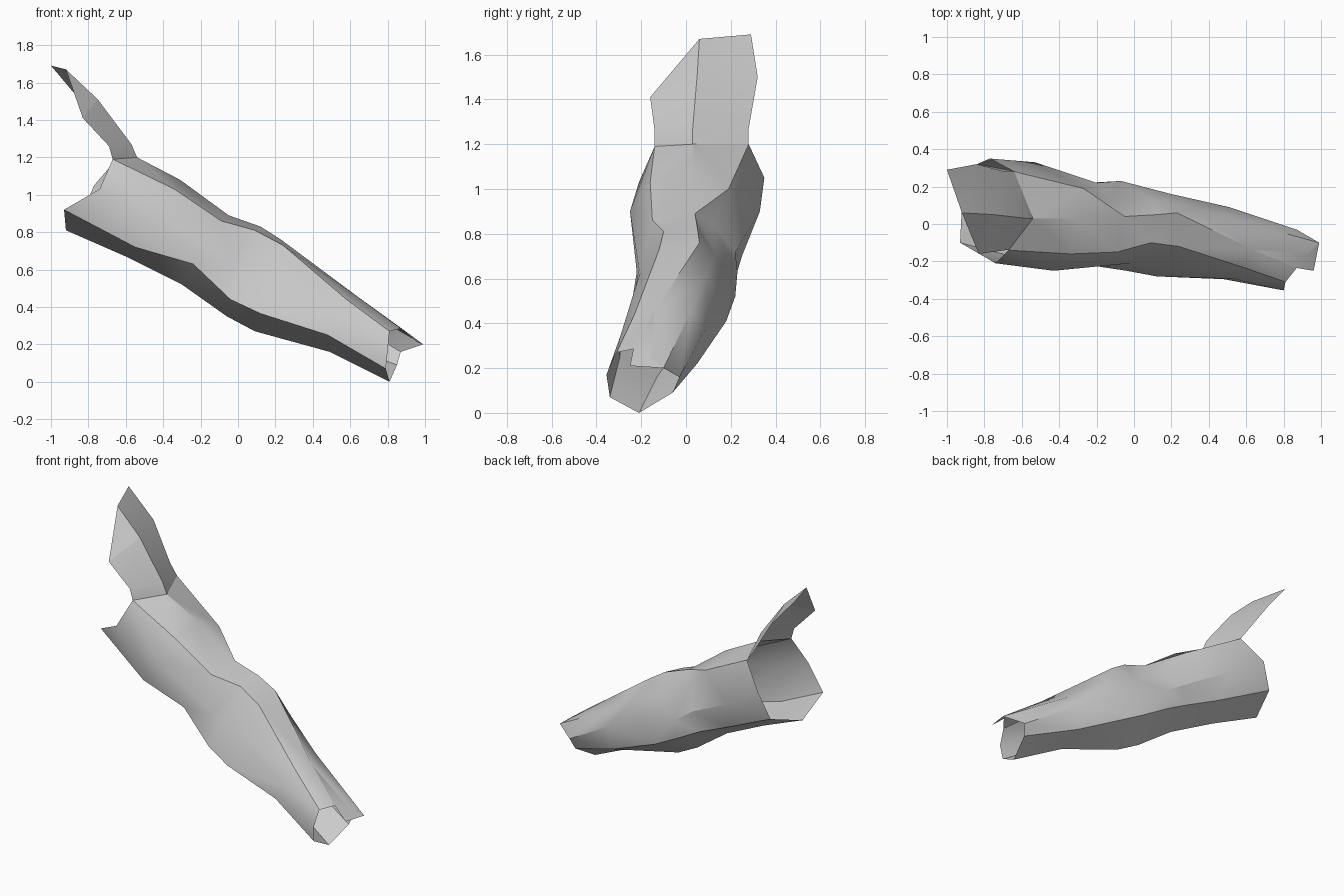
import bpy
import bmesh
from mathutils import Vector

default_cube = bpy.data.objects.get("Cube")
if default_cube:
    bpy.data.objects.remove(default_cube, do_unlink=True)


def make_material(name, colour):
    material = bpy.data.materials.new(name)
    material.use_nodes = True
    material.diffuse_color = colour
    material.node_tree.nodes["Principled BSDF"].inputs["Base Color"].default_value = colour
    return material


def midpoints(first_rail, second_rail, start, bulge):
    """Continue a rail halfway between its neighbours, pushed outward."""
    pairs = list(zip(first_rail, second_rail))[start:]
    return [tuple((Vector(a) + Vector(b)) / 2 + Vector(bulge)) for a, b in pairs]


def loft_sheet(name, rails, material, closed=False, crease_angle=0.6):
    """Skin a thin open surface across neighbouring guide rails."""
    mesh_builder = bmesh.new()
    columns = [[mesh_builder.verts.new(point) for point in rail] for rail in rails]
    neighbours = columns[1:] + columns[:1] if closed else columns[1:]
    for column, neighbour in zip(columns, neighbours):
        for step in range(len(column) - 1):
            corners = (column[step], column[step + 1], neighbour[step + 1], neighbour[step])
            mesh_builder.faces.new(corners)
    bmesh.ops.remove_doubles(mesh_builder, verts=mesh_builder.verts, dist=0.0001)
    bmesh.ops.triangulate(mesh_builder, faces=mesh_builder.faces)
    bmesh.ops.recalc_face_normals(mesh_builder, faces=mesh_builder.faces)
    mesh = bpy.data.meshes.new(name)
    mesh_builder.to_mesh(mesh)
    mesh_builder.free()
    mesh.materials.append(material)
    sheet = bpy.data.objects.new(name, mesh)
    bpy.context.collection.objects.link(sheet)
    bpy.ops.object.select_all(action="DESELECT")
    sheet.select_set(True)
    bpy.context.view_layer.objects.active = sheet
    bpy.ops.object.shade_smooth_by_angle(angle=crease_angle)
    return sheet


cloth = make_material("pale grey cloth", (0.6, 0.6, 0.6, 1))

# Guide rails of the creased tube, each running from the wide mouth to the cuff
top_ridge = [(-.54, .03, 1.2), (-.31, .03, 1.08), (-.05, .04, .89), (.12, .05, .83),
             (.23, .06, .76), (.64, -.14, .455), (.87, -.235, .285)]
front_shoulder = [(-.67, -.14, 1.19), (-.34, -.16, 1.03), (-.09, -.15, .86), (.09, -.1, .81),
                  (.24, -.12, .73), (.58, -.23, .44), (.81, -.31, .27)]
front_belly = [(-.93, -.1, .92), (-.55, -.2, .72), (-.24, -.22, .63), (-.04, -.25, .44),
               (.12, -.28, .365), (.48, -.295, .25), (.79, -.34, .07)]
underside = [(-.92, .1, .81), (-.6, .05, .67), (-.3, 0, .52), (-.06, -.03, .35),
             (.09, -.05, .27), (.49, -.13, .16), (.81, -.21, 0)]
back_belly = [(-.84, .32, .88), (-.47, .25, .7), (-.25, .22, .6), (-.1, .22, .52),
              (.1, .18, .41), (.5, .05, .22), (.85, -.06, .09)]
back_side = [(-.77, .35, 1.05), (-.53, .33, .9), (-.2, .22, .72), (-.07, .23, .63),
             (.2, .16, .52), (.51, .09, .38), (.87, -.03, .16)]
back_shoulder = [(-.64, .28, 1.2), (-.27, .19, 1), (-.12, .12, .84), (.1, .13, .7),
                 (.32, .09, .61), (.55, .02, .45), (.99, -.1, .2)]

# The front fold fades into an even side panel past the middle
front_fold = [(-.74, -.21, 1.03), (-.43, -.25, .9), (-.02, -.21, .64)]
front_fold += midpoints(front_shoulder, front_belly, len(front_fold), (0, -.03, 0))

loft_sheet("sleeve_tube",
           [top_ridge, front_shoulder, front_fold, front_belly,
            underside, back_belly, back_side, back_shoulder],
           cloth, closed=True)

# Raised flap hinged on the upper edge of the mouth
flap_front = [front_shoulder[0], (-.69, -.14, 1.26), (-.83, -.16, 1.41), (-.92, .06, 1.67)]
flap_middle = [top_ridge[0], (-.57, .03, 1.27), (-.75, .05, 1.51), (-.92, .06, 1.67)]
flap_back = [back_shoulder[0], (-.69, .28, 1.27), (-.84, .32, 1.5), (-1, .29, 1.69)]


def open_flap(name, left_rail, right_rail):
    """One half of the flap; coincident tips are welded into a triangle."""
    lower = [left_rail[:-1], right_rail[:-1]]
    if left_rail[-1] != right_rail[-1]:
        lower = [left_rail, right_rail]
    half = loft_sheet(name, lower, cloth)
    if left_rail[-1] == right_rail[-1]:
        tip = [left_rail[-2], right_rail[-2], right_rail[-1]]
        mesh = bpy.data.meshes.new(name + "_tip")
        mesh.from_pydata(tip, [], [tuple(range(len(tip)))])
        mesh.materials.append(cloth)
        corner = bpy.data.objects.new(name + "_tip", mesh)
        bpy.context.collection.objects.link(corner)
    return half


open_flap("flap_front_half", flap_front, flap_middle)
open_flap("flap_back_half", flap_middle, flap_back)

# Small lap of cloth overhanging the cuff
loft_sheet("cuff_lap",
           [[top_ridge[-2], top_ridge[-1], (.96, -.25, .21)],
            [back_shoulder[-2], (.93, -.16, .245), back_shoulder[-1]]],
           cloth)
